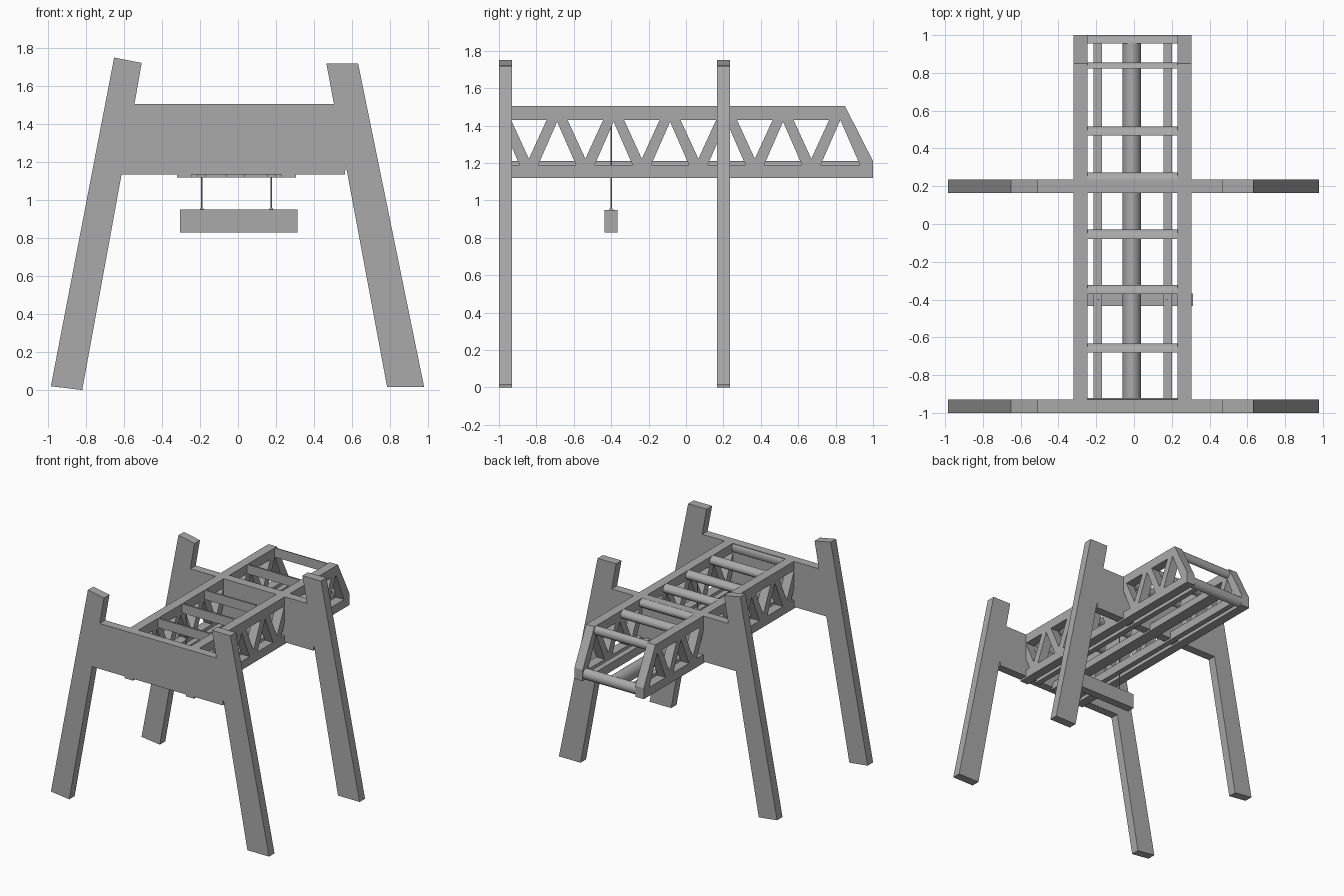
import bpy, bmesh, math

cube = bpy.data.objects.get("Cube")
if cube:
    bpy.data.objects.remove(cube, do_unlink=True)

grey = bpy.data.materials.new("plain grey")
grey.use_nodes = True
colour = (0.4, 0.4, 0.4, 1)
grey.diffuse_color = colour
grey.node_tree.nodes["Principled BSDF"].inputs["Base Color"].default_value = colour


def prisms(name, profiles, axis, start, end, smooth=False):
    """Extrude profiles along an axis: (x, z) along y, or (y, z) along x."""
    bm = bmesh.new()
    for profile in profiles:
        def place(p, t):
            return (t, p[0], p[1]) if axis == "x" else (p[0], t, p[1])
        a = [bm.verts.new(place(p, start)) for p in profile]
        b = [bm.verts.new(place(p, end)) for p in profile]
        bm.faces.new(a)
        bm.faces.new(b[::-1])
        for i in range(len(a)):
            j = (i + 1) % len(a)
            bm.faces.new((a[j], a[i], b[i], b[j]))
    bmesh.ops.recalc_face_normals(bm, faces=bm.faces)
    mesh = bpy.data.meshes.new(name)
    bm.to_mesh(mesh)
    bm.free()
    mesh.materials.append(grey)
    obj = bpy.data.objects.new(name, mesh)
    bpy.context.collection.objects.link(obj)
    if smooth:
        bpy.ops.object.select_all(action="DESELECT")
        obj.select_set(True)
        bpy.context.view_layer.objects.active = obj
        bpy.ops.object.shade_smooth_by_angle(angle=math.radians(40))
    return obj


def rect(u0, u1, v0, v1):
    return [(u0, v0), (u1, v0), (u1, v1), (u0, v1)]


def half_round(u0, u1, v0, v1, n=12):
    """Flat on the u0 side, bulging towards u1."""
    mid, r = (v0 + v1) / 2, (v1 - v0) / 2
    angles = [math.pi * (i / n - 0.5) for i in range(n + 1)]
    return [(u0 + (u1 - u0) * math.cos(a), mid + r * math.sin(a)) for a in angles]


# Portal frames: splayed legs and deep crossbeam in one outline
portal = [(-0.985, 0.02), (-0.82, 0), (-0.613, 1.135), (0.562, 1.135),
          (0.568, 1.18), (0.785, 0.015), (0.98, 0.015), (0.632, 1.72),
          (0.465, 1.72), (0.505, 1.505), (-0.545, 1.505), (-0.507, 1.722),
          (-0.652, 1.75)]
prisms("front_portal", [portal], "y", -1, -0.93)
prisms("rear_portal", [portal], "y", 0.165, 0.235)

# Side trusses: chords, sloped end post and zigzag braces
LOW, HIGH = 1.19, 1.43
truss = [rect(-1, 1, 1.12, LOW),
         [(-1, HIGH), (0.825, HIGH), (0.85, 1.505), (-1, 1.505)],
         [(0.93, LOW), (1, LOW), (1, 1.21), (0.85, 1.505), (0.825, HIGH)]]
for k in range(6):
    base = 0.67 - 0.302 * k
    for s in (1, -1):
        truss.append([(base - s * 0.015, LOW), (base + s * 0.05, LOW),
                      (base + s * 0.155, HIGH), (base + s * 0.095, HIGH)])
prisms("right_truss", truss, "x", -0.32, -0.245)
prisms("left_truss", truss, "x", 0.23, 0.305)

# Cross rungs between the top chords, and the lower end tube
spans = [(0.822, 0.855), (0.468, 0.515), (0.225, 0.273), (-0.08, -0.03),
         (-0.37, -0.322), (-0.68, -0.632), (-0.94, -0.92)]
for i, (y0, y1) in enumerate(spans):
    prisms(f"rung_{i + 1}", [half_round(y0, y1, HIGH, 1.505)], "x", -0.25, 0.235, True)
prisms("end_tube", [half_round(0.955, 1, 1.12, 1.21)], "x", -0.25, 0.235, True)

# Lengthwise rails under the deck; the middle one has a rounded top
crown = [(x, z) for z, x in half_round(1.15, 1.21, -0.06, 0.038)]
prisms("middle_rail", [[(-0.06, 1.12)] + crown + [(0.038, 1.12)]],
       "y", -0.95, 0.96, True)
prisms("side_rails", [rect(-0.215, -0.17, 1.12, LOW), rect(0.155, 0.2, 1.12, LOW)],
       "y", -0.95, 0.96)

# Hanging spreader bar on two cables with small conical anchors
prisms("spreader_bar", [rect(-0.305, 0.313, 0.828, 0.95)], "y", -0.435, -0.367)


def cone(name, x, z0, z1, r0, r1):
    bpy.ops.mesh.primitive_cone_add(vertices=12, radius1=r0, radius2=r1, depth=z1 - z0,
                                    location=(x, -0.4, (z0 + z1) / 2))
    obj = bpy.context.object
    obj.name = name
    obj.data.materials.append(grey)
    bpy.ops.object.shade_smooth_by_angle(angle=math.radians(40))


for side, x in (("right", -0.19), ("left", 0.175)):
    cone(side + "_cable", x, 0.95, 1.43, 0.004, 0.004)
    cone(side + "_anchor", x, 0.948, 0.96, 0.014, 0.004)
